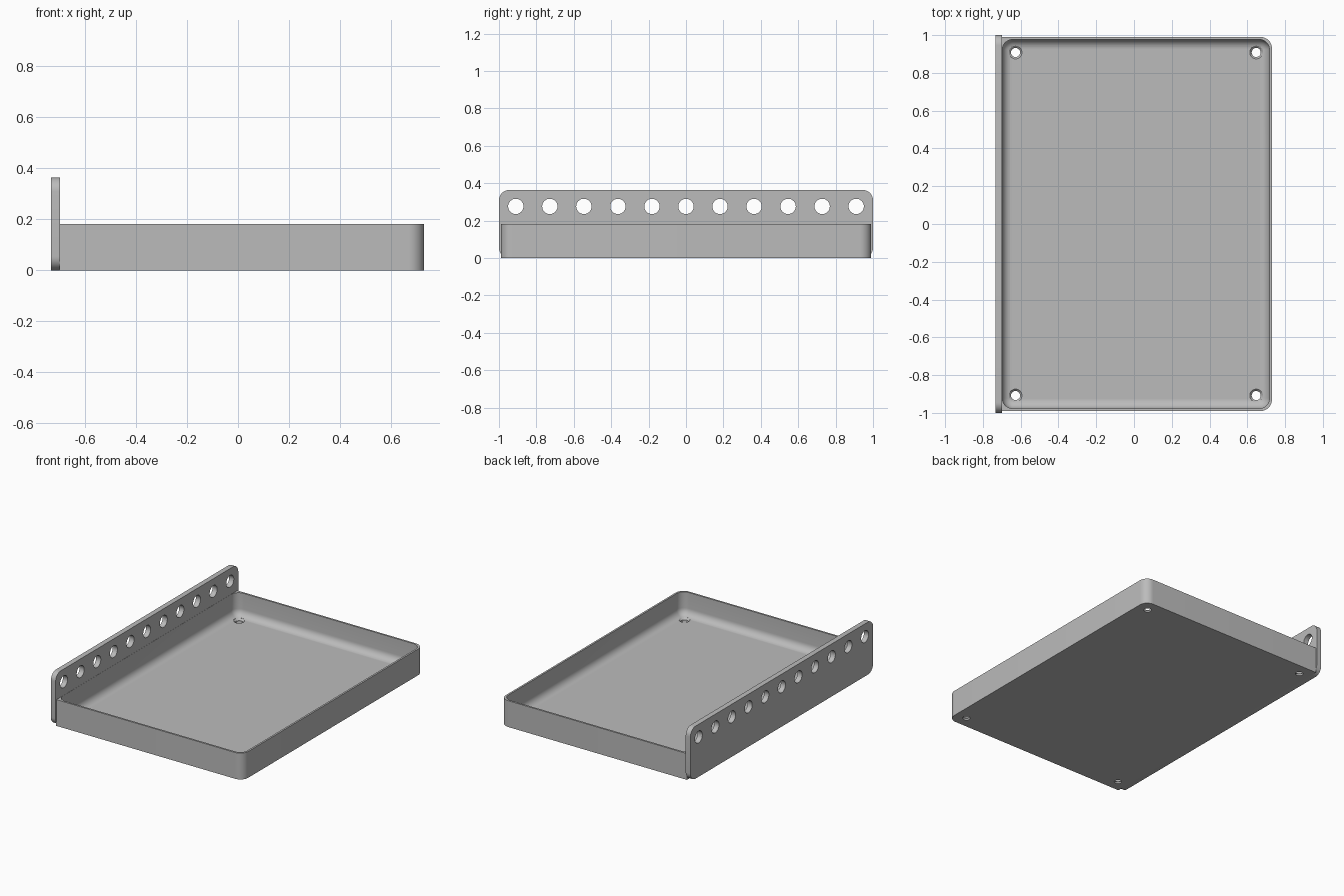
import bpy, bmesh
from math import pi, sin, cos
from mathutils import Vector, Matrix

cube = bpy.data.objects.get("Cube")
if cube:
    bpy.data.objects.remove(cube, do_unlink=True)

# Overall dimensions
LEFT, RIGHT, HALF_Y = -0.7, 0.73, 0.99
RIM, FLOOR, WALL, FILLET = 0.182, 0.022, 0.013, 0.05
PLATE_OUT, PLATE_IN, PLATE_TOP = -0.734, -0.697, 0.364

grey = bpy.data.materials.new("plain grey")
grey.use_nodes = True
grey.diffuse_color = (0.5, 0.5, 0.5, 1)
grey.node_tree.nodes["Principled BSDF"].inputs["Base Color"].default_value = (0.5, 0.5, 0.5, 1)


def rounded_rect(a0, a1, b0, b1, r_low, r_high, steps=10):
    """Counter-clockwise outline; r_low rounds the corners at a0, r_high those at a1."""
    pts = []
    corners = [(a1, b1, -1, -1, r_high), (a0, b1, 1, -1, r_low),
               (a0, b0, 1, 1, r_low), (a1, b0, -1, 1, r_high)]
    for i, (a, b, sa, sb, r) in enumerate(corners):
        if r == 0:
            pts.append((a, b))
            continue
        for k in range(steps + 1):
            t = (i + k / steps) * pi / 2
            pts.append((a + sa * r + r * cos(t), b + sb * r + r * sin(t)))
    return pts


def loft(name, rings):
    """Closed solid through a stack of matching rings."""
    bm = bmesh.new()
    loops = [[bm.verts.new(p) for p in ring] for ring in rings]
    n = len(loops[0])
    for low, high in zip(loops, loops[1:]):
        for i in range(n):
            j = (i + 1) % n
            bm.faces.new((low[i], low[j], high[j], high[i]))
    bm.faces.new(loops[0][::-1])
    bm.faces.new(loops[-1])
    bmesh.ops.recalc_face_normals(bm, faces=bm.faces)
    mesh = bpy.data.meshes.new(name)
    bm.to_mesh(mesh)
    bm.free()
    mesh.materials.append(grey)
    obj = bpy.data.objects.new(name, mesh)
    bpy.context.collection.objects.link(obj)
    return obj


def flat_ring(outline, z):
    return [(x, y, z) for x, y in outline]


def circle(r, z, n=32):
    return [(r * cos(2 * pi * i / n), r * sin(2 * pi * i / n), z) for i in range(n)]


def cut(target, cutters):
    """Subtract each cutter, bake the result and remove the cutters."""
    for c in cutters:
        c.hide_render = True
        mod = target.modifiers.new("cut", 'BOOLEAN')
        mod.operation, mod.solver, mod.object = 'DIFFERENCE', 'EXACT', c
    bpy.context.view_layer.update()
    graph = bpy.context.evaluated_depsgraph_get()
    mesh = bpy.data.meshes.new_from_object(target.evaluated_get(graph))
    target.modifiers.clear()
    target.data = mesh
    mesh.name = target.name
    for c in cutters:
        bpy.data.objects.remove(c, do_unlink=True)


# Tray body: rounded away from the plate, square against it
outline = rounded_rect(LEFT, RIGHT, -HALF_Y, HALF_Y, 0, 0.06)
tray = loft("tray", [flat_ring(outline, 0), flat_ring(outline, RIM)])

# Hollow with a rounded edge round the floor
rings = []
for k in range(9):
    t = k / 8 * pi / 2
    inset = FILLET * (1 - sin(t))
    r = 0.055 - inset
    y = HALF_Y - WALL - inset
    rings.append(flat_ring(rounded_rect(PLATE_IN + inset, RIGHT - WALL - inset, -y, y, r, r),
                           FLOOR + FILLET * (1 - cos(t))))
rings.append([(x, y, RIM + 0.1) for x, y, z in rings[-1]])
cutters = [loft("hollow_cutter", rings)]

# Countersunk screw holes in the floor
for x in (-0.627, 0.647):
    for y in (-0.908, 0.908):
        screw = loft("screw_hole_cutter", [circle(0.024, -0.05), circle(0.024, 0.012),
                                           circle(0.036, 0.024), circle(0.036, 0.06)])
        screw.location = (x, y, 0)
        cutters.append(screw)
cut(tray, cutters)

# Upright mounting plate with rounded corners
outline = rounded_rect(-1, 1, 0, PLATE_TOP, 0.055, 0.055)
plate = loft("mounting_plate", [[(x, y, z) for y, z in outline] for x in (PLATE_OUT, PLATE_IN - 0.001)])

# Row of round holes along the plate
cutters = []
for i in range(11):
    hole = loft("plate_hole_cutter", [circle(0.041, -0.1), circle(0.041, 0.1)])
    hole.matrix_world = (Matrix.Translation(Vector((PLATE_OUT, (i - 5) * 0.182, 0.276)))
                         @ Matrix.Rotation(pi / 2, 4, 'Y'))
    cutters.append(hole)
cut(plate, cutters)

# Smooth the curves, keep the edges crisp
bpy.ops.object.select_all(action='DESELECT')
for obj in (tray, plate):
    obj.select_set(True)
bpy.context.view_layer.objects.active = tray
bpy.ops.object.shade_smooth_by_angle(angle=pi / 6)
